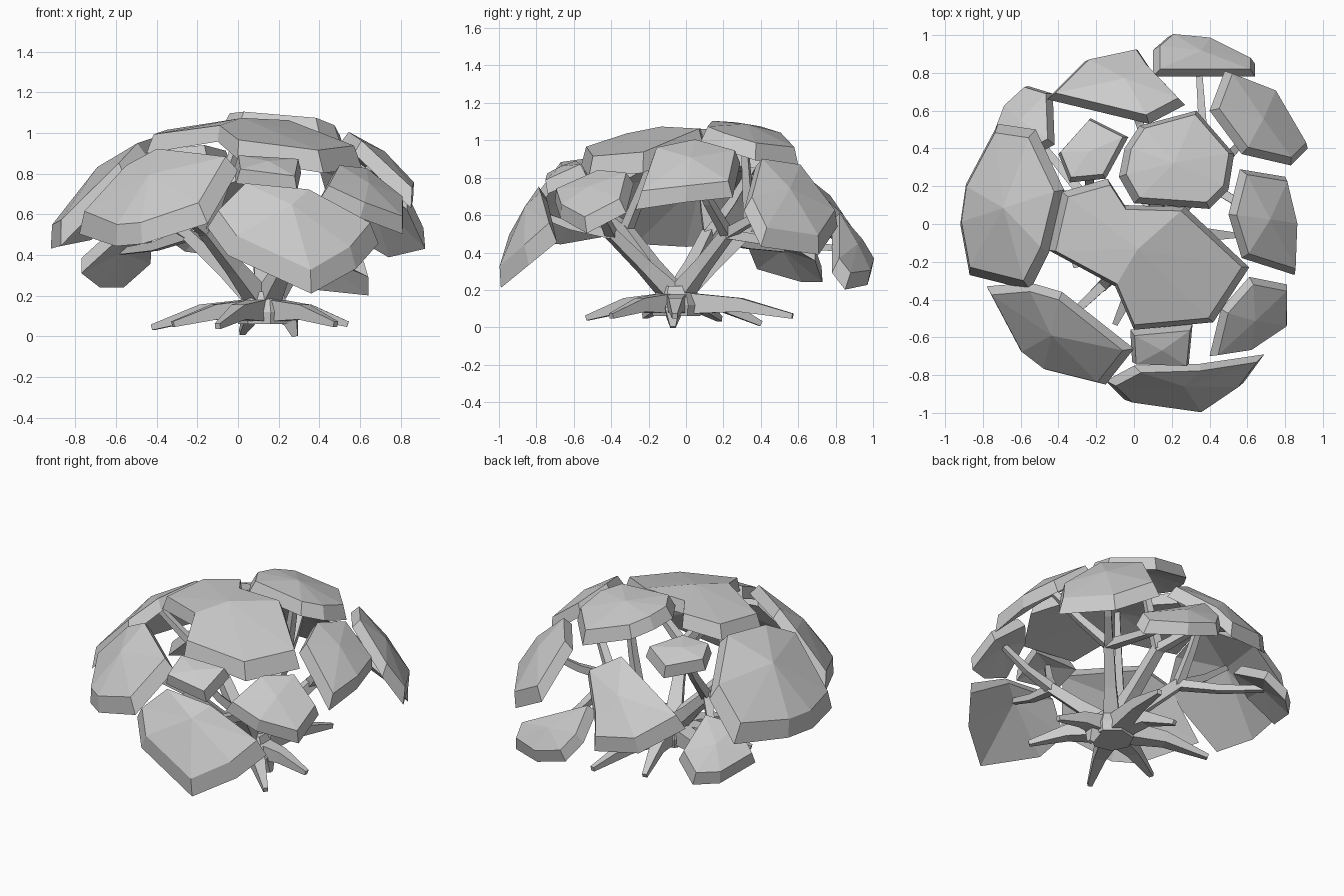
import bpy, bmesh, math
from mathutils import Vector

if "Cube" in bpy.data.objects:
    bpy.data.objects.remove(bpy.data.objects["Cube"])

HUB = Vector((0.13, -0.05, 0.15))


def dome(x, y):
    """Height of the overall canopy surface."""
    return 1.06 - 0.68 * math.hypot(x, y) ** 3


def normal(x, y):
    r = math.hypot(x, y)
    return Vector((2.04 * r * x, 2.04 * r * y, 1)).normalized()


def finish(bm, name):
    bmesh.ops.recalc_face_normals(bm, faces=bm.faces[:])
    me = bpy.data.meshes.new(name)
    bm.to_mesh(me)
    bm.free()
    ob = bpy.data.objects.new(name, me)
    bpy.context.collection.objects.link(ob)
    return ob


def limb(name, pts, radii, sides=4):
    """Tapered faceted limb along a few points."""
    pts = [Vector(p) for p in pts]
    bm = bmesh.new()
    rings = []
    for i, p in enumerate(pts):
        d = (pts[min(i + 1, len(pts) - 1)] - pts[max(i - 1, 0)]).normalized()
        u = d.cross(Vector((0, 0, 1)))
        u = u.normalized() if u.length > 0.05 else Vector((1, 0, 0))
        v = u.cross(d)
        rings.append([bm.verts.new(p + radii[i] * (u * math.cos(a) + v * math.sin(a)))
                      for a in (2 * math.pi * (k + .5) / sides for k in range(sides))])
    for a, b in zip(rings, rings[1:]):
        for k in range(sides):
            j = (k + 1) % sides
            bm.faces.new((a[k], a[j], b[j], b[k]))
    bm.faces.new(rings[0])
    bm.faces.new(rings[-1])
    return finish(bm, name)


# Main forks rising from the trunk
FORKS = {"right": (.38, .22, .50), "left": (-.24, .12, .50), "back": (.10, .34, .52),
         "front_left": (-.16, -.32, .52), "front_right": (.30, -.40, .50)}
for key, tip in FORKS.items():
    tip = Vector(tip)
    limb("fork_" + key, [HUB + (tip - HUB) * 0.1, HUB.lerp(tip, 0.5), tip], [.07, .05, .042])


def clump(name, outline, fork, lift=0.0, gain=1.0, tilt=0.0, shrink=0.86):
    """Leaf plate following the dome: sloped rim, faceted top, shallow hollow below."""
    n = len(outline)
    cx = sum(p[0] for p in outline) / n
    cy = sum(p[1] for p in outline) / n
    base = dome(cx, cy)

    def height(x, y):
        return base + lift + gain * (dome(x, y) - base) + tilt * (x - cx)

    bm = bmesh.new()

    def ring(s, off, drop):
        out = []
        for x, y in outline:
            x, y = cx + (x - cx) * s, cy + (y - cy) * s
            out.append(bm.verts.new(Vector((x, y, height(x, y) - drop)) + normal(x, y) * off))
        return out

    low, top = ring(1, 0, 0.04), ring(shrink, 0.035, 0)
    c, nv = Vector((cx, cy, height(cx, cy))), normal(cx, cy)
    apex = bm.verts.new(c + nv * 0.045)
    under = bm.verts.new(c - nv * 0.02)
    for i in range(n):
        j = (i + 1) % n
        bm.faces.new((low[i], low[j], top[j], top[i]))
        bm.faces.new((top[i], top[j], apex))
        bm.faces.new((low[j], low[i], under))
    finish(bm, name)
    # branch feeding this clump
    f = Vector(FORKS[fork])
    mid = f.lerp(c, 0.5) + Vector((0, 0, -0.02))
    limb(name.replace("leaf_clump", "branch"), [f, mid, c - nv * 0.01], [0.038, 0.03, 0.022])


# Leaf clumps, outlines seen from above
clump("leaf_clump_left", [(-.72, .53), (-.52, .50), (-.37, .18), (-.45, -.15), (-.55, -.35),
                          (-.87, -.27), (-.92, 0), (-.89, .21)], "left", -0.06)
clump("leaf_clump_back", [(-.26, .86), (.02, .92), (.08, .83), (.27, .63), (.08, .53), (-.46, .66)],
      "back", -0.11)
clump("leaf_clump_back_right", [(.18, .99), (.40, .97), (.64, .85), (.64, .78), (.10, .78), (.10, .92)],
      "right", -0.06, .75)
clump("leaf_clump_top_back", [(-.05, .40), (.03, .52), (.33, .60), (.53, .37), (.50, .18), (.40, .08),
                              (0, .11), (-.08, .25)], "back", 0.02, .75)
clump("leaf_clump_right_back", [(.48, .81), (.74, .71), (.92, .40), (.83, .31), (.57, .37), (.40, .60)],
      "right", 0.07, .9)
clump("leaf_clump_right", [(.56, .29), (.80, .25), (.86, 0), (.85, -.27), (.57, -.18), (.50, .05)],
      "right", 0.04, .8)
clump("leaf_clump_right_front", [(.61, -.28), (.81, -.32), (.81, -.53), (.60, -.67), (.40, -.70), (.46, -.45)],
      "front_right", 0.0, .65)
clump("leaf_clump_front", [(-.15, -.83), (0, -.75), (.35, -.74), (.69, -.69), (.58, -.84),
                           (.36, -.99), (-.05, -.93)], "front_right", 0.0, 1.1, .2)
clump("leaf_clump_front_left", [(-.78, -.33), (-.60, -.67), (-.47, -.77), (-.15, -.85), (0, -.66),
                                (-.38, -.36), (-.55, -.31)], "front_left", -0.06, 1.0, .12)
clump("leaf_clump_top_front", [(-.38, .17), (-.14, .24), (-.05, .10), (.27, .09), (.61, -.23), (.42, -.52),
                               (0, -.56), (-.10, -.33), (-.45, -.14)], "front_left", -0.03, 1, .04, .9)
clump("leaf_clump_small_top", [(-.23, .56), (-.03, .46), (-.15, .24), (-.34, .22), (-.40, .37)],
      "left", -0.12, .6)
clump("leaf_clump_small_front", [(-.02, -.56), (.31, -.53), (.29, -.74), (-.01, -.73)],
      "front_right", -0.04, .5)
clump("leaf_clump_small_left", [(-.56, .73), (-.43, .69), (-.42, .42), (-.61, .32), (-.77, .38), (-.68, .62)],
      "left", -0.31, .7)

# Trunk stub
limb("trunk", [(.13, -.05, z) for z in (.06, .12, .22)], [.13, .14, .10], 7)

# Spreading roots and one downward root
for i, e in enumerate([(-.42, .18, .045), (.02, .40, .02), (.28, .57, .06), (.54, -.06, .06),
                       (.48, -.40, .06), (-.10, -.53, .05), (-.32, -.22, .06)]):
    e = Vector(e)
    mid = HUB.lerp(e, 0.55)
    mid.z = 0.12
    limb(f"root_{i}", [HUB - Vector((0, 0, .02)), mid, e], [.085, .052, .02])
limb("tap_root", [(.18, -.06, .12), (.26, -.07, .08), (.28, -.07, 0)], [.05, .055, .02])
